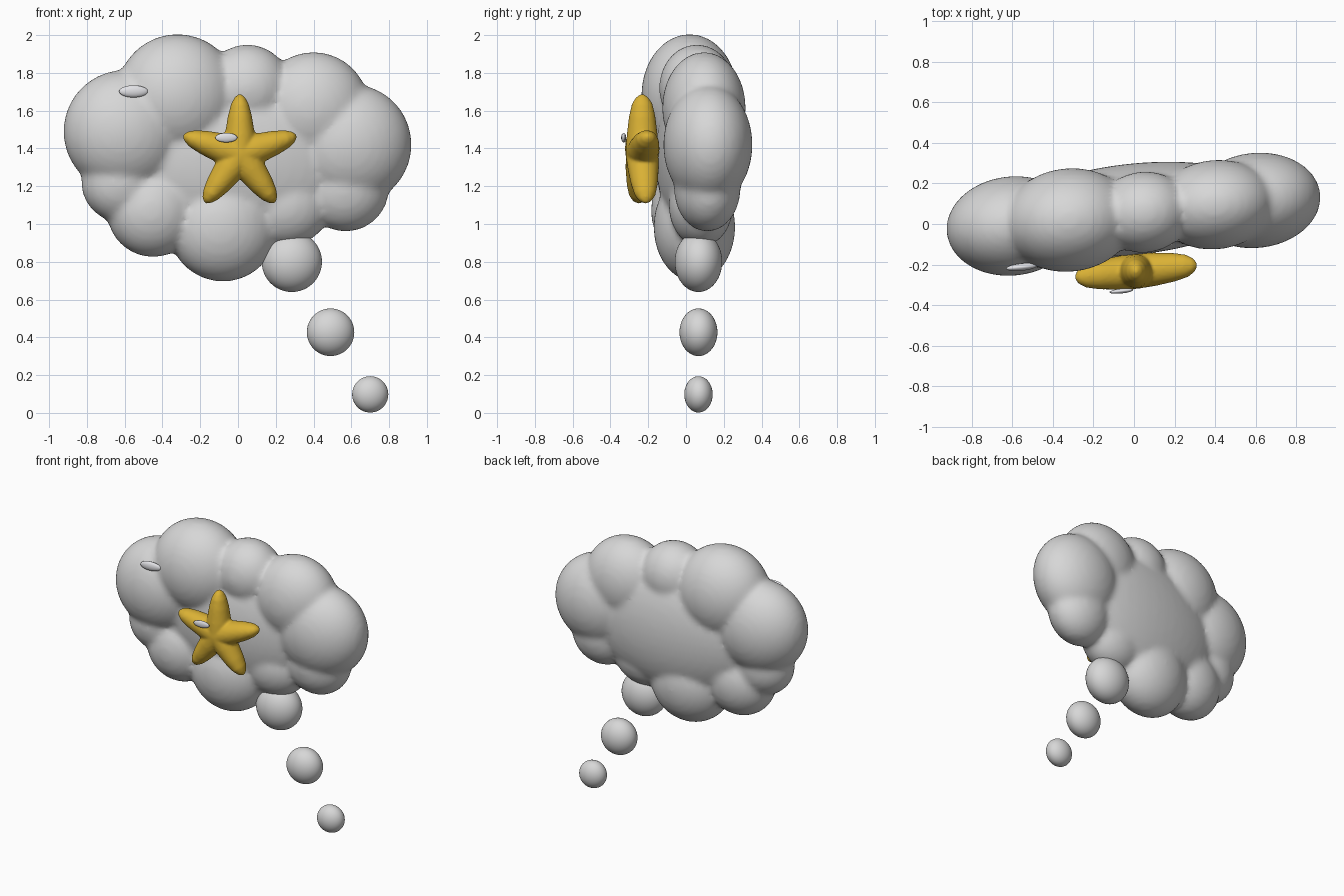
import bpy, bmesh, math
from mathutils import Matrix, Vector

if "Cube" in bpy.data.objects:
    bpy.data.objects.remove(bpy.data.objects["Cube"])

TILT = 0.105  # the cloud turns slightly: depth grows with x


def material(name, rgb):
    m = bpy.data.materials.new(name)
    m.diffuse_color = (*rgb, 1)
    m.use_nodes = True
    m.node_tree.nodes["Principled BSDF"].inputs["Base Color"].default_value = m.diffuse_color
    return m


WHITE = material("cloud white", (0.68, 0.68, 0.68))
GOLD = material("star gold", (0.70, 0.44, 0.035))
SHINE = material("shine white", (0.78, 0.78, 0.81))


def add_ball(bm, centre, radii, u=48, v=24):
    mat = Matrix.Translation(centre) @ Matrix.Rotation(math.atan(TILT), 4, 'Z') @ Matrix.Diagonal((*radii, 1))
    bmesh.ops.create_uvsphere(bm, u_segments=u, v_segments=v, radius=1, matrix=mat)


def finish(name, bm, mat, voxel=0, smooth=0):
    me = bpy.data.meshes.new(name)
    bm.to_mesh(me)
    bm.free()
    ob = bpy.data.objects.new(name, me)
    bpy.context.collection.objects.link(ob)
    me.materials.append(mat)
    me.polygons.foreach_set("use_smooth", [True] * len(me.polygons))
    if voxel:  # fuse overlapping lumps into one soft skin
        r = ob.modifiers.new("fuse", 'REMESH')
        r.mode = 'VOXEL'
        r.voxel_size = voxel
        r.use_smooth_shade = True
        s = ob.modifiers.new("soften", 'SMOOTH')
        s.factor = 0.5
        s.iterations = smooth
    return ob


# Cloud: (x, z, y offset, x radius, depth radius, z radius) for each puff
puffs = [
    (-0.60, 1.49, 0.00, 0.325, 0.245, 0.325),
    (-0.32, 1.68, 0.00, 0.325, 0.255, 0.325),
    (0.05, 1.72, 0.00, 0.23, 0.20, 0.23),
    (0.40, 1.615, 0.00, 0.295, 0.22, 0.295),
    (0.60, 1.42, 0.00, 0.32, 0.235, 0.32),
    (0.57, 1.19, 0.00, 0.23, 0.175, 0.23),
    (-0.08, 0.985, 0.00, 0.29, 0.215, 0.29),
    (-0.45, 1.07, 0.00, 0.245, 0.19, 0.245),
    (-0.62, 1.22, 0.00, 0.21, 0.17, 0.21),
    (0.25, 1.10, 0.00, 0.24, 0.17, 0.22),
    (0.00, 1.36, 0.02, 0.66, 0.225, 0.46),
]
bm = bmesh.new()
for x, z, dy, rx, ry, rz in puffs:
    add_ball(bm, (x, 0.053 + TILT * x + dy, z), (rx, ry, rz))
finish("cloud", bm, WHITE, 0.02, 6)

# Trail of bubbles
for i, (x, z, r, ry) in enumerate([(0.285, 0.80, 0.16, 0.125),
                                   (0.49, 0.427, 0.126, 0.10),
                                   (0.70, 0.098, 0.096, 0.075)]):
    bm = bmesh.new()
    add_ball(bm, (x, 0.066, z), (r, ry, r))
    finish(f"bubble_{i + 1}", bm, WHITE)

# Star: five tapered rounded arms; (distance, half width, half depth)
sections = [(-0.03, 0.06, 0.06), (0, 0.083, 0.088), (0.10, 0.080, 0.082), (0.20, 0.064, 0.070),
            (0.265, 0.047, 0.055), (0.30, 0.028, 0.034), (0.317, 0.008, 0.01)]
SIDES = 24
bm = bmesh.new()
for arm in range(5):
    turn = Matrix.Rotation(arm * math.tau / 5, 4, 'Y')
    rings = []
    for d, w, h in sections:
        rings.append([bm.verts.new(turn @ Vector((w * math.cos(a), h * math.sin(a), d)))
                      for a in (k * math.tau / SIDES for k in range(SIDES))])
    for lo, hi in zip(rings, rings[1:]):
        for k in range(SIDES):
            n = (k + 1) % SIDES
            bm.faces.new((lo[k], lo[n], hi[n], hi[k]))
    bm.faces.new(rings[0][::-1])
    bm.faces.new(rings[-1])
star = finish("star", bm, GOLD, 0.009, 5)
star.location = (0.01, -0.232, 1.37)
star.rotation_euler = (0, 0, math.atan(TILT))

# Small glossy glints on the cloud and the star
for name, pos, radii in [("cloud_glint", (-0.553, -0.212, 1.702), (0.077, 0.018, 0.032)),
                         ("star_glint", (-0.062, -0.330, 1.457), (0.059, 0.012, 0.025))]:
    bm = bmesh.new()
    add_ball(bm, pos, radii, 32, 16)
    finish(name, bm, SHINE)
